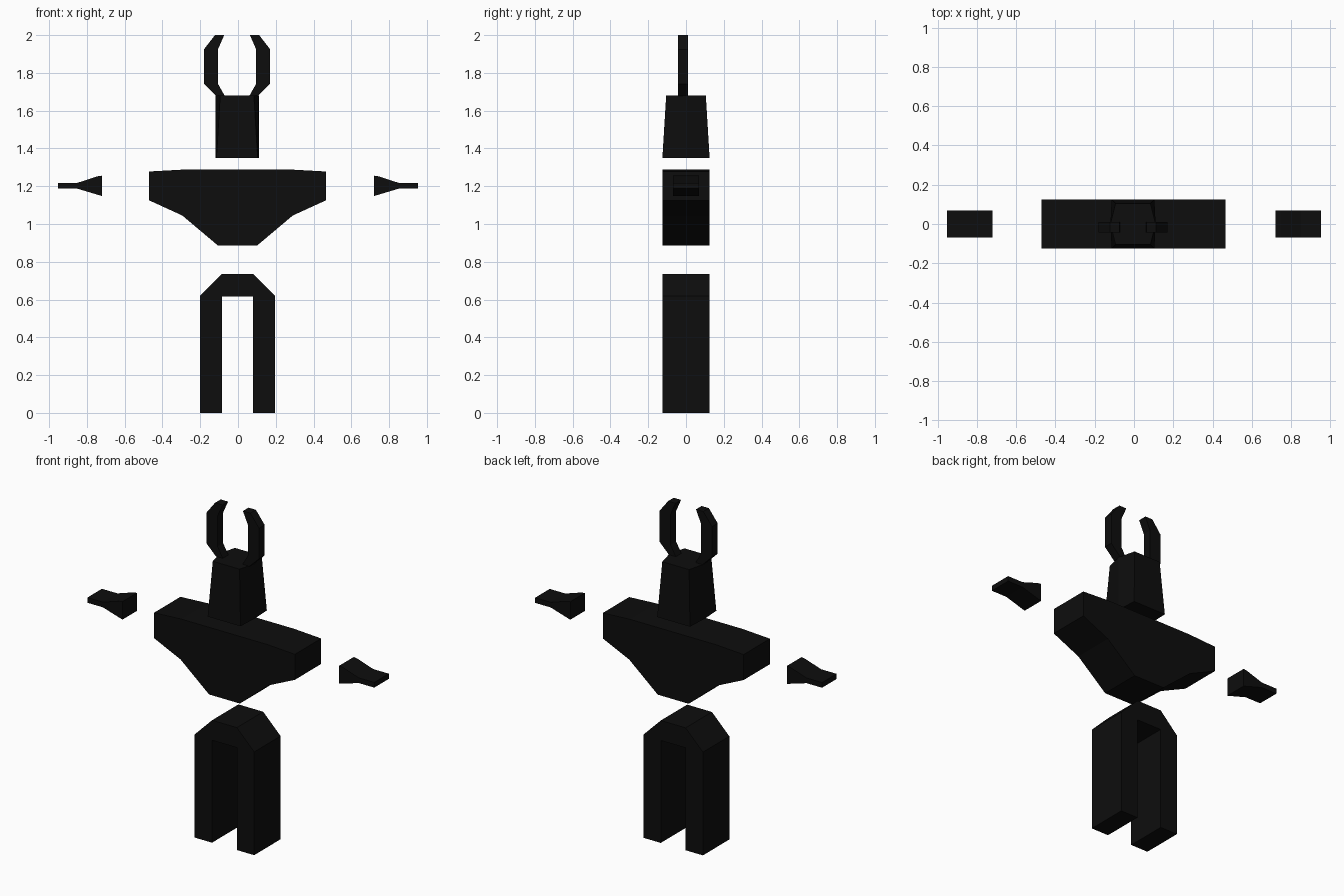
import bpy, bmesh

if "Cube" in bpy.data.objects:
    bpy.data.objects.remove(bpy.data.objects["Cube"])

black = bpy.data.materials.new("near_black")
black.diffuse_color = (0.004, 0.004, 0.004, 1)
black.use_nodes = True
black.node_tree.nodes["Principled BSDF"].inputs["Base Color"].default_value = black.diffuse_color


def finish(name, bm):
    bmesh.ops.recalc_face_normals(bm, faces=bm.faces)
    me = bpy.data.meshes.new(name)
    bm.to_mesh(me)
    bm.free()
    me.materials.append(black)
    ob = bpy.data.objects.new(name, me)
    bpy.context.collection.objects.link(ob)
    return ob


def loft(name, low, high):
    """Join two matching outlines with side faces and caps."""
    bm = bmesh.new()
    a = [bm.verts.new(p) for p in low]
    b = [bm.verts.new(p) for p in high]
    bm.faces.new(a)
    bm.faces.new(b)
    n = len(a)
    for i in range(n):
        j = (i + 1) % n
        bm.faces.new((a[i], a[j], b[j], b[i]))
    return finish(name, bm)


def slab(name, outline, y0, y1):
    """Front (x, z) outline extruded along y."""
    return loft(name, [(x, y0, z) for x, z in outline], [(x, y1, z) for x, z in outline])


def mirrored(half, centre):
    """Complete a left-side outline with its right side."""
    return half + [(2 * centre - x, z) for x, z in reversed(half)]


# Legs: one chamfered arch
slab("legs", mirrored([(-.085, .615), (-.085, 0), (-.2, 0), (-.2, .62), (-.085, .735)], -.0025),
     -.125, .125)

# Torso: broad shoulders tapering to the waist
slab("torso", mirrored([(-.105, .885), (-.295, 1.045), (-.47, 1.125),
                        (-.47, 1.278), (-.29, 1.288)], -.0025), -.125, .125)


# Head: tapered block with slightly bulging sides
def ring(z, xc, xm, y):
    return [(x - .005, v, z) for x, v in
            ((-xc, -y), (xc, -y), (xm, 0), (xc, y), (-xc, y), (-xm, 0))]


loft("head", ring(1.35, .109, .115, .125), ring(1.68, .089, .115, .105))

# Horns and hands on both sides
horn = [(-.07, 1.678), (-.115, 1.678), (-.18, 1.742), (-.18, 1.925),
        (-.122, 2.0), (-.073, 2.0), (-.106, 1.925), (-.106, 1.742)]
hand = [(-.953, 1.187), (-.953, 1.218), (-.85, 1.218), (-.745, 1.252),
        (-.72, 1.256), (-.72, 1.148), (-.85, 1.187)]
for side, s in (("left", 1), ("right", -1)):
    slab("horn_" + side, [(s * (x + .005) - .005, z) for x, z in horn], -.043, .01)
    slab("hand_" + side, [(s * x, z) for x, z in hand], -.068, .07)
